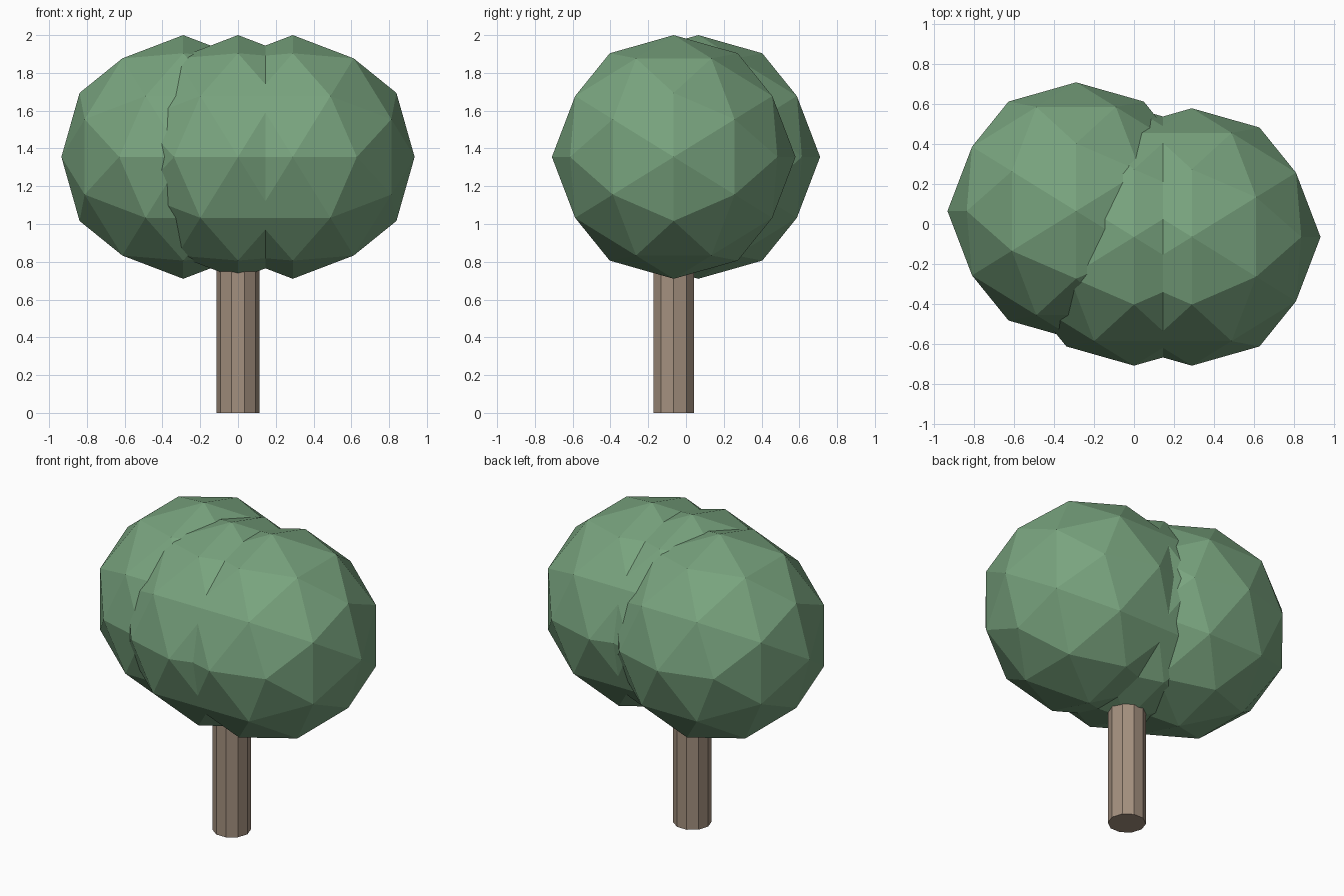
import bpy
import bmesh
import math
from mathutils import Matrix, Vector

cube = bpy.data.objects.get("Cube")
if cube:
    bpy.data.objects.remove(cube, do_unlink=True)


def make_material(name, rgb):
    mat = bpy.data.materials.new(name)
    mat.use_nodes = True
    color = (*rgb, 1.0)
    mat.diffuse_color = color
    mat.node_tree.nodes["Principled BSDF"].inputs["Base Color"].default_value = color
    return mat


def add_object(name, bm, location, mat):
    bmesh.ops.recalc_face_normals(bm, faces=bm.faces)
    mesh = bpy.data.meshes.new(name)
    bm.to_mesh(mesh)
    bm.free()
    mesh.materials.append(mat)
    obj = bpy.data.objects.new(name, mesh)
    obj.location = location
    bpy.context.collection.objects.link(obj)
    return obj


leaf_green = make_material("leaf green", (0.19, 0.37, 0.21))
bark_brown = make_material("bark brown", (0.37, 0.28, 0.21))

# Foliage: three overlapping faceted balls, turned so their facets align with the axes
RADIUS = 0.645
CROWN_Z = 1.355
tilt = Matrix.Rotation(math.atan((1 + math.sqrt(5)) / 2), 4, "Y")
clumps = {
    "foliage_right": (-0.29, 0.065),
    "foliage_middle": (0, -0.065),
    "foliage_left": (0.29, -0.065),
}
for name, (x, y) in clumps.items():
    bm = bmesh.new()
    bmesh.ops.create_icosphere(bm, subdivisions=2, radius=RADIUS, matrix=tilt)
    add_object(name, bm, (x, y, CROWN_Z), leaf_green)

# Trunk: ten-sided column reaching into the foliage
SIDES = 10
TRUNK_RADIUS = 0.113
TRUNK_HEIGHT = 0.9
bm = bmesh.new()
ring = []
for i in range(SIDES):
    a = math.tau * i / SIDES
    ring.append(bm.verts.new((TRUNK_RADIUS * math.cos(a), TRUNK_RADIUS * math.sin(a), 0)))
base = bm.faces.new(ring)
top = bmesh.ops.extrude_face_region(bm, geom=[base], use_keep_orig=True)["geom"]
bmesh.ops.translate(
    bm,
    verts=[v for v in top if isinstance(v, bmesh.types.BMVert)],
    vec=Vector((0, 0, TRUNK_HEIGHT)),
)
add_object("trunk", bm, (0, -0.065, 0), bark_brown)
